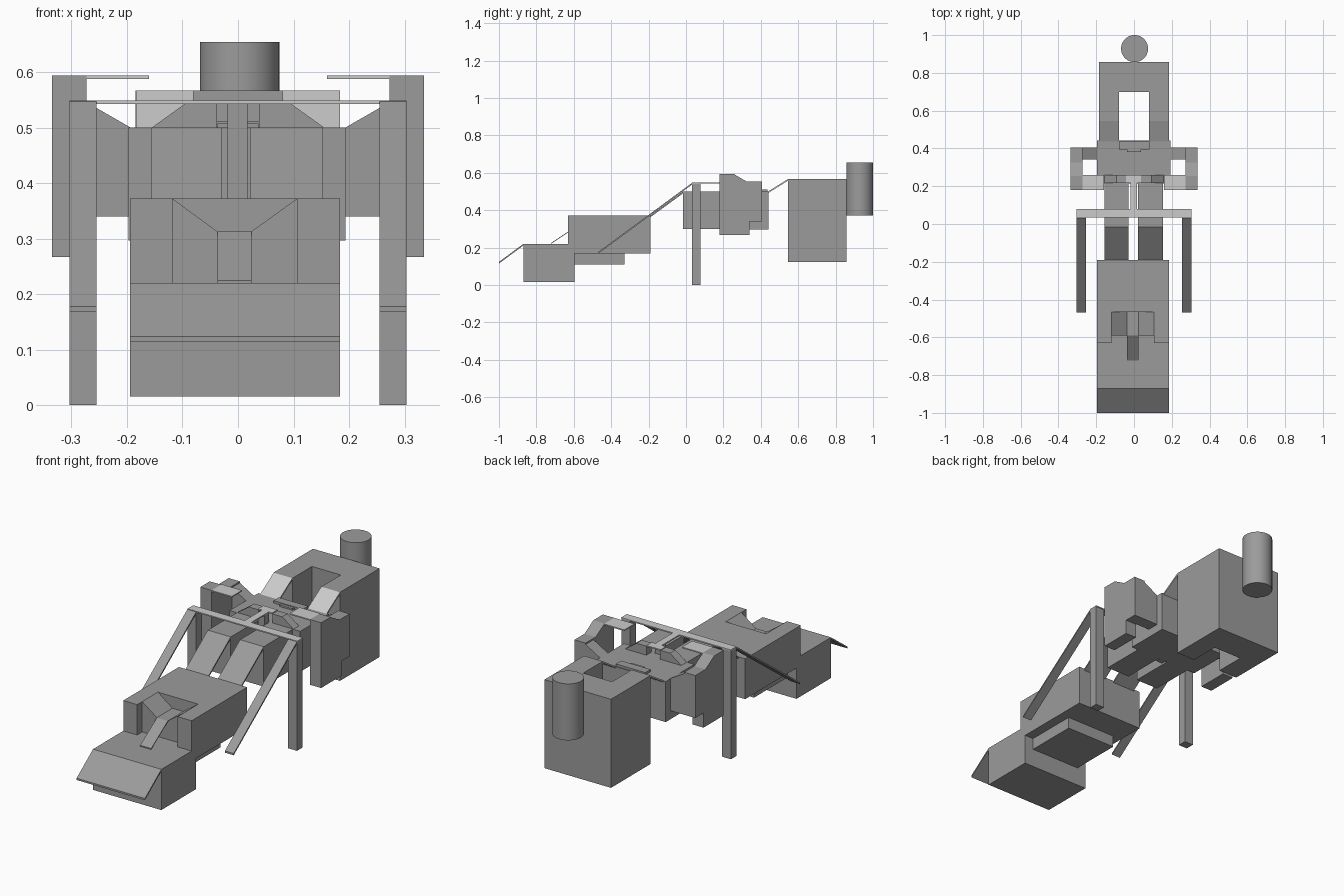
import bpy, bmesh
from mathutils import Vector

if "Cube" in bpy.data.objects:
    bpy.data.objects.remove(bpy.data.objects["Cube"])

dark = bpy.data.materials.new('dark_grey')
dark.diffuse_color = (0.33, 0.33, 0.33, 1)
dark.use_nodes = True
dark.node_tree.nodes["Principled BSDF"].inputs["Base Color"].default_value = dark.diffuse_color


def prism(name, axis, pts, lo, hi, mat=dark):
    """Extrude a closed 2D profile along an axis from lo to hi."""
    def place(p, t):
        a, b = p
        return {'x': (t, a, b), 'y': (a, t, b), 'z': (a, b, t)}[axis]
    bm = bmesh.new()
    face = bm.faces.new([bm.verts.new(place(p, lo)) for p in pts])
    ext = bmesh.ops.extrude_face_region(bm, geom=[face])
    move = Vector(place((0, 0), hi - lo))
    bmesh.ops.translate(bm, vec=move,
                        verts=[v for v in ext['geom'] if isinstance(v, bmesh.types.BMVert)])
    bmesh.ops.recalc_face_normals(bm, faces=bm.faces)
    mesh = bpy.data.meshes.new(name)
    bm.to_mesh(mesh)
    bm.free()
    if mat:
        mesh.materials.append(mat)
    obj = bpy.data.objects.new(name, mesh)
    bpy.context.collection.objects.link(obj)
    return obj


def box(name, x0, x1, y0, y1, z0, z1, mat=dark):
    return prism(name, 'z', [(x0, y0), (x1, y0), (x1, y1), (x0, y1)], z0, z1, mat)


def slide(name, x0, x1, start, end, t=0.009, mat=dark):
    """Thin sloping plate running from start (y, z) to end (y, z)."""
    (y0, z0), (y1, z1) = start, end
    return prism(name, 'x', [(y0, z0), (y1, z1), (y1, z1 - t), (y0, z0 - t)], x0, x1, mat)


def cut(obj, cutter):
    mod = obj.modifiers.new('cut', 'BOOLEAN')
    mod.operation = 'DIFFERENCE'
    mod.solver = 'EXACT'
    mod.object = cutter
    cutter.hide_render = True
    cutter.hide_set(True)


# Front collecting box with its sloping flap
box('front_box', -0.195, 0.184, -0.87, -0.597, 0.016, 0.22)
slide('front_flap', -0.195, 0.184, (-1.0, 0.124), (-0.87, 0.22))

# Second box with a front notch and a funnel cut into its top
funnel_box = box('funnel_box', -0.195, 0.184, -0.63, -0.19, 0.17, 0.372)
cut(funnel_box, box('notch_cutter', -0.118, 0.106, -0.70, -0.59, 0.22, 0.45))
cut(funnel_box, prism('funnel_cutter', 'y',
                      [(-0.118, 0.372), (-0.037, 0.313), (0.024, 0.313), (0.106, 0.372),
                       (0.106, 0.45), (-0.118, 0.45)], -0.595, -0.466))
slide('funnel_chute', -0.037, 0.024, (-0.722, 0.225), (-0.59, 0.313), 0.005)
box('lower_base', -0.146, 0.134, -0.597, -0.33, 0.111, 0.172)

# Twin arms joined to the main block, each with a slide to the funnel box
for side, x0, x1 in (('left', -0.157, -0.03), ('right', 0.022, 0.153)):
    box(side + '_arm', x0, x1, -0.015, 0.22, 0.30, 0.50)
    slide(side + '_arm_slide', x0, x1, (-0.19, 0.372), (-0.015, 0.50))

# Main block, raised rear slab and central support
box('main_block', -0.197, 0.194, 0.215, 0.442, 0.297, 0.50)
box('rear_slab', -0.08, 0.083, 0.395, 0.437, 0.50, 0.512)
box('slab_lip', -0.037, 0.037, 0.38, 0.395, 0.50, 0.508)
box('centre_support', -0.019, 0.017, 0.185, 0.22, 0.30, 0.544)

# Overhead crossbar and centre strip
box('crossbar', -0.304, 0.304, 0.035, 0.08, 0.543, 0.549, None)
box('centre_strip', -0.019, 0.017, 0.078, 0.26, 0.543, 0.549, None)
box('centre_strip_end', -0.042, 0.037, 0.218, 0.26, 0.543, 0.549, None)

# Parts repeated on both sides
for side, s in (('left', -1), ('right', 1)):
    x0, x1 = sorted((s * 0.255, s * 0.304))
    box(side + '_post', x0, x1, 0.033, 0.078, 0.0, 0.548)
    slide(side + '_long_slide', x0, x1, (-0.468, 0.178), (0.036, 0.549))

    # Wing with stepped underside and sloping top
    x0, x1 = sorted((s * 0.273, s * 0.335))
    prism(side + '_wing', 'x',
          [(0.18, 0.267), (0.34, 0.267), (0.34, 0.34), (0.405, 0.34), (0.405, 0.553),
           (0.325, 0.553), (0.255, 0.594), (0.18, 0.594)], x0, x1)
    prism(side + '_wing_connector', 'y',
          [(s * 0.273, 0.34), (s * 0.273, 0.546), (s * 0.193, 0.50), (s * 0.193, 0.34)],
          0.342, 0.405)
    x0, x1 = sorted((s * 0.16, s * 0.273))
    box(side + '_wing_strip', x0, x1, 0.18, 0.26, 0.588, 0.594, None)

    # Sloping guide on the main block
    prism(side + '_guide', 'y',
          [(s * 0.157, 0.499), (s * 0.093, 0.545), (s * 0.038, 0.545), (s * 0.038, 0.499)],
          0.217, 0.26)

    # Slide from the rear hopper down to the main block
    x0, x1 = sorted((s * 0.08, s * 0.184))
    slide(side + '_rear_slide', x0, x1, (0.438, 0.50), (0.545, 0.567), mat=None)

# U-shaped rear hopper
prism('rear_hopper', 'z',
      [(-0.185, 0.545), (-0.08, 0.545), (-0.08, 0.70), (0.08, 0.70), (0.08, 0.545),
       (0.184, 0.545), (0.184, 0.858), (-0.185, 0.858)], 0.123, 0.567)

# Rear drum
bpy.ops.mesh.primitive_cylinder_add(vertices=48, radius=0.0715, depth=0.283,
                                    location=(0.003, 0.9285, 0.5125))
drum = bpy.context.object
drum.name = 'rear_drum'
drum.data.materials.append(dark)
bpy.ops.object.shade_smooth_by_angle()
